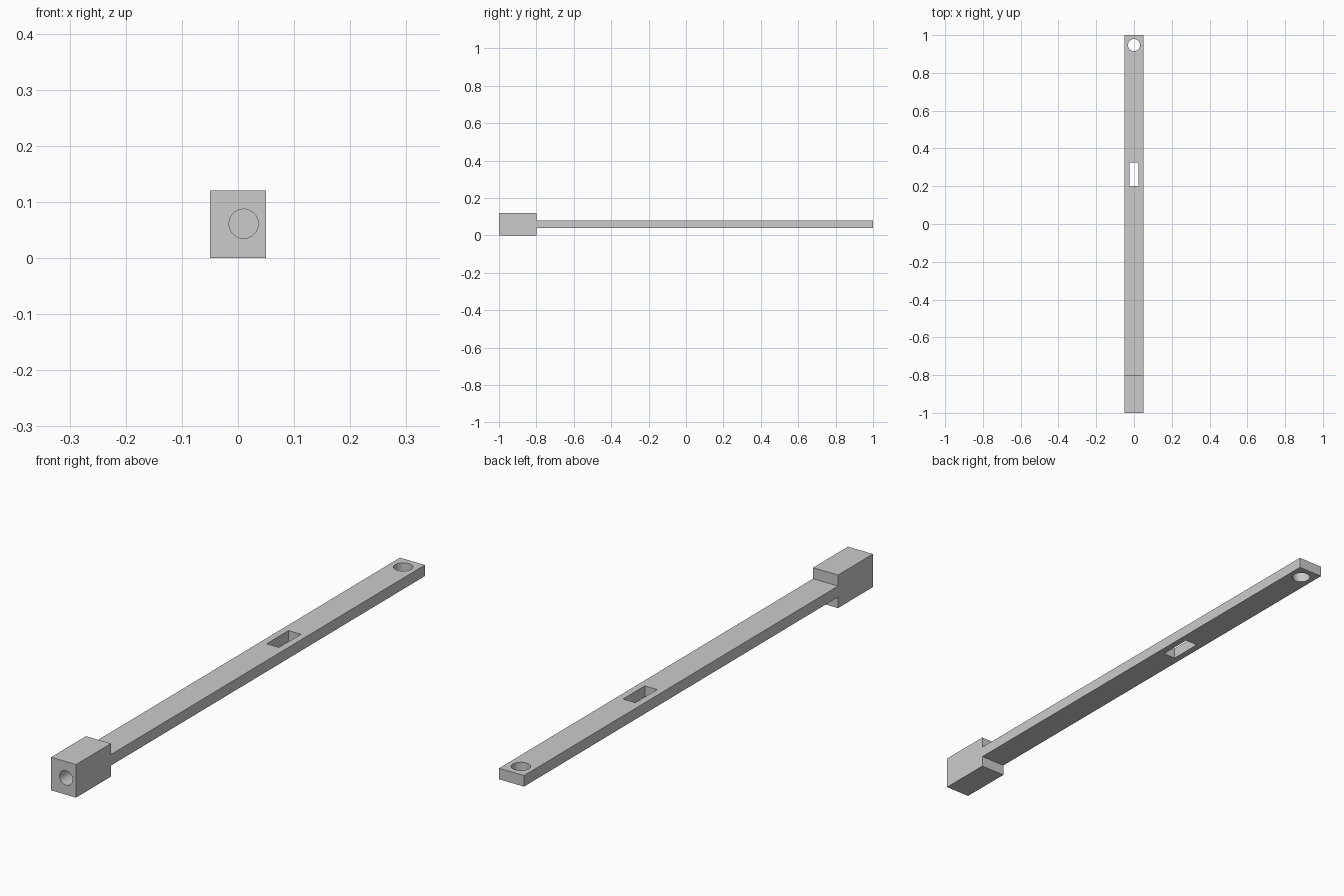
import bpy
import math

cube = bpy.data.objects.get("Cube")
if cube:
    bpy.data.objects.remove(cube, do_unlink=True)

grey = bpy.data.materials.new("plain grey")
grey.use_nodes = True
colour = (0.6, 0.6, 0.6, 1)
grey.diffuse_color = colour
grey.node_tree.nodes["Principled BSDF"].inputs["Base Color"].default_value = colour


def box(name, low, high):
    centre = [(a + b) / 2 for a, b in zip(low, high)]
    bpy.ops.mesh.primitive_cube_add(size=1, location=centre)
    obj = bpy.context.object
    obj.name = name
    obj.scale = [b - a for a, b in zip(low, high)]
    bpy.ops.object.transform_apply(location=False, rotation=False, scale=True)
    obj.data.materials.append(grey)
    return obj


def rod(name, radius, depth, centre, rotation=(0, 0, 0)):
    bpy.ops.mesh.primitive_cylinder_add(vertices=48, radius=radius, depth=depth,
                                        location=centre, rotation=rotation)
    obj = bpy.context.object
    obj.name = name
    obj.data.materials.append(grey)
    return obj


def boolean(target, other, operation):
    mod = target.modifiers.new(other.name, "BOOLEAN")
    mod.operation = operation
    mod.solver = "EXACT"
    mod.object = other
    bpy.context.view_layer.objects.active = target
    bpy.ops.object.modifier_apply(modifier=mod.name)
    bpy.data.objects.remove(other, do_unlink=True)


# Flat bar fused with the square block at its front end
arm = box("arm", (-0.05, -0.9, 0.04), (0.05, 1, 0.08))
block = box("end_block", (-0.05, -1, 0), (0.05, -0.8, 0.12))
boolean(arm, block, "UNION")

# Slot and round hole through the bar
boolean(arm, box("slot", (-0.025, 0.2, 0), (0.025, 0.325, 0.2)), "DIFFERENCE")
boolean(arm, rod("pin_hole", 0.032, 0.2, (0, 0.947, 0.06)), "DIFFERENCE")

# Blind bore in the front of the block, set slightly off centre
boolean(arm, rod("bore", 0.026, 0.3, (0.01, -1, 0.061), (math.pi / 2, 0, 0)), "DIFFERENCE")

# Smooth the hole walls, keep the edges sharp
bpy.ops.object.select_all(action="DESELECT")
arm.select_set(True)
bpy.context.view_layer.objects.active = arm
bpy.ops.object.shade_smooth_by_angle(angle=math.radians(30))
